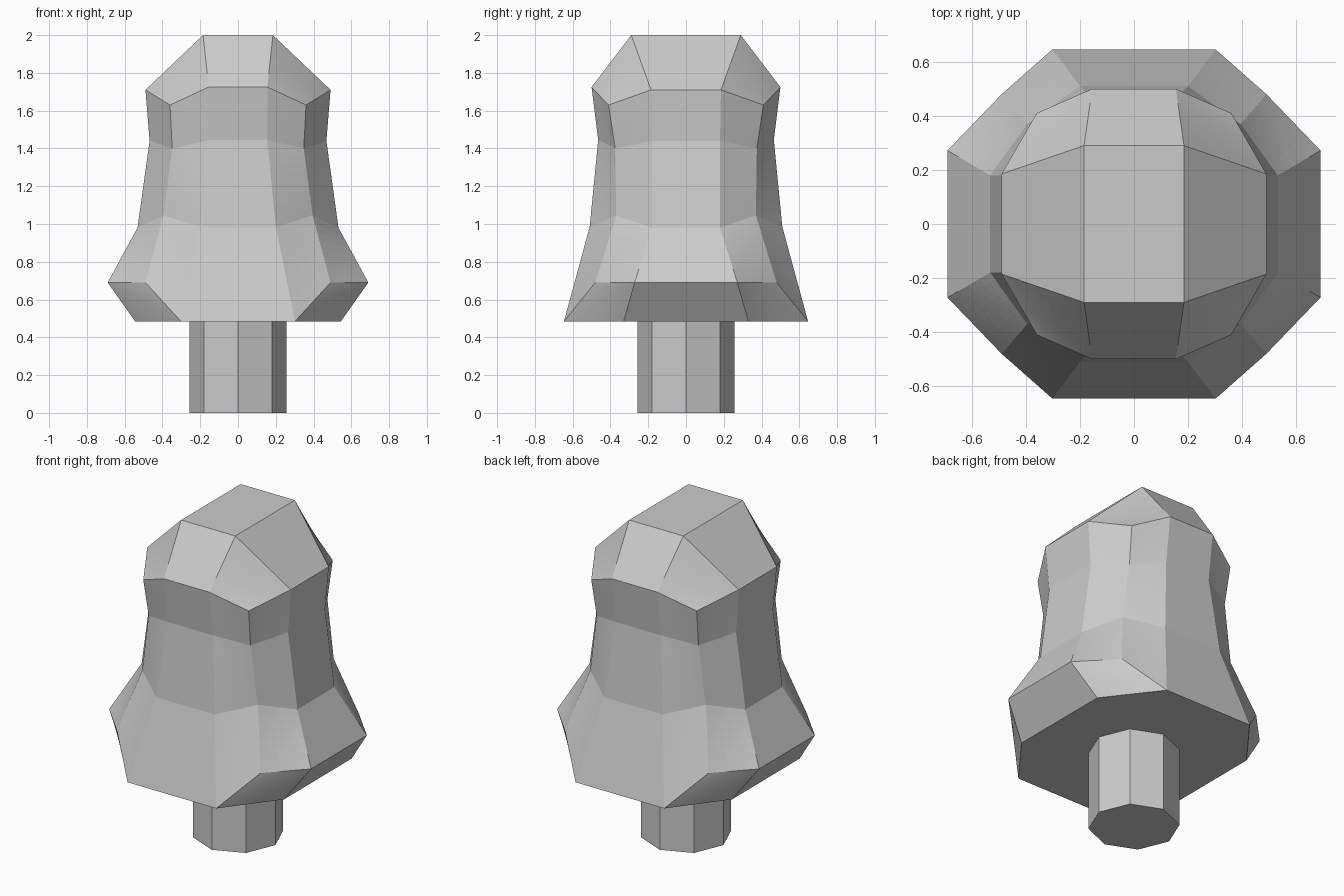
import bpy, bmesh

if "Cube" in bpy.data.objects:
    bpy.data.objects.remove(bpy.data.objects["Cube"])


def mesh_object(name, bm):
    bmesh.ops.remove_doubles(bm, verts=bm.verts, dist=0.0005)
    bmesh.ops.recalc_face_normals(bm, faces=bm.faces)
    me = bpy.data.meshes.new(name)
    bm.to_mesh(me)
    bm.free()
    ob = bpy.data.objects.new(name, me)
    bpy.context.collection.objects.link(ob)
    return ob


def ring(bm, quarter):
    """Mirror one quarter (side point -> back point) into a closed ring."""
    pts = []
    for sx, sy, step in ((1, 1, 1), (-1, 1, -1), (-1, -1, 1), (1, -1, -1)):
        pts += [(sx * x, sy * y, z) for x, y, z in quarter[::step]]
    return [bm.verts.new(p) for p in pts]


# Trunk: octagonal post
bpy.ops.mesh.primitive_cylinder_add(vertices=8, radius=0.256, depth=0.487,
                                    location=(0, 0, 0.2435))
bpy.context.object.name = "trunk"

# Crown: stacked 12-point rings, each given as one quarter
rings = [
    [(0.49, 0.185, 1.71), (0.36, 0.41, 1.63), (0.155, 0.50, 1.725)],
    [(0.468, 0.18, 1.44), (0.348, 0.375, 1.40), (0.155, 0.465, 1.445)],
    [(0.532, 0.18, 0.98), (0.395, 0.37, 1.045), (0.20, 0.51, 0.985)],
    [(0.69, 0.272, 0.69), (0.49, 0.48, 0.69), (0.302, 0.646, 0.485)],
]
bm = bmesh.new()
loops = [ring(bm, q) for q in rings]
for a, b in zip(loops, loops[1:]):
    for i in range(12):
        j = (i + 1) % 12
        bm.faces.new((a[i], a[j], b[j], b[i]))

# Flat top with sloping faces down to the first ring
top = ring(bm, [(0.185, 0.29, 2.0)])
bm.faces.new(top)
# Underside with undercut faces up to the last ring
base = ring(bm, [(0.545, 0.33, 0.485)])
last = loops[-1]
floor = []
for k in range(4):
    u, n = 3 * k, (k + 1) % 4
    first = loops[0]
    bm.faces.new((top[k], first[u], first[u + 1], first[u + 2]))
    bm.faces.new((top[k], first[u + 2], first[(u + 3) % 12], top[n]))
    bm.faces.new((base[k], last[u], last[u + 1], last[u + 2]))
    if k % 2 == 0:
        floor += [base[k], last[u + 2]]
    else:
        bm.faces.new((base[k], last[u + 2], last[(u + 3) % 12], base[n]))
        floor += [last[u], base[k]]
# Side undercut faces use the side points of each quarter
for f in [f for f in bm.faces if base[1] in f.verts or base[3] in f.verts]:
    bm.faces.remove(f)
for k in (1, 3):
    u, n = 3 * k, (k + 1) % 4
    bm.faces.new((base[k], last[u + 2], last[(u + 3) % 12], base[n]))
    bm.faces.new((base[k], last[u], last[u + 1], last[u + 2]))
bm.faces.new(floor)
crown = mesh_object("crown", bm)

# Bilinear subdivision keeps the twisted quads evenly curved
sub = crown.modifiers.new("even_quads", 'SUBSURF')
sub.subdivision_type = 'SIMPLE'
sub.levels = sub.render_levels = 3
